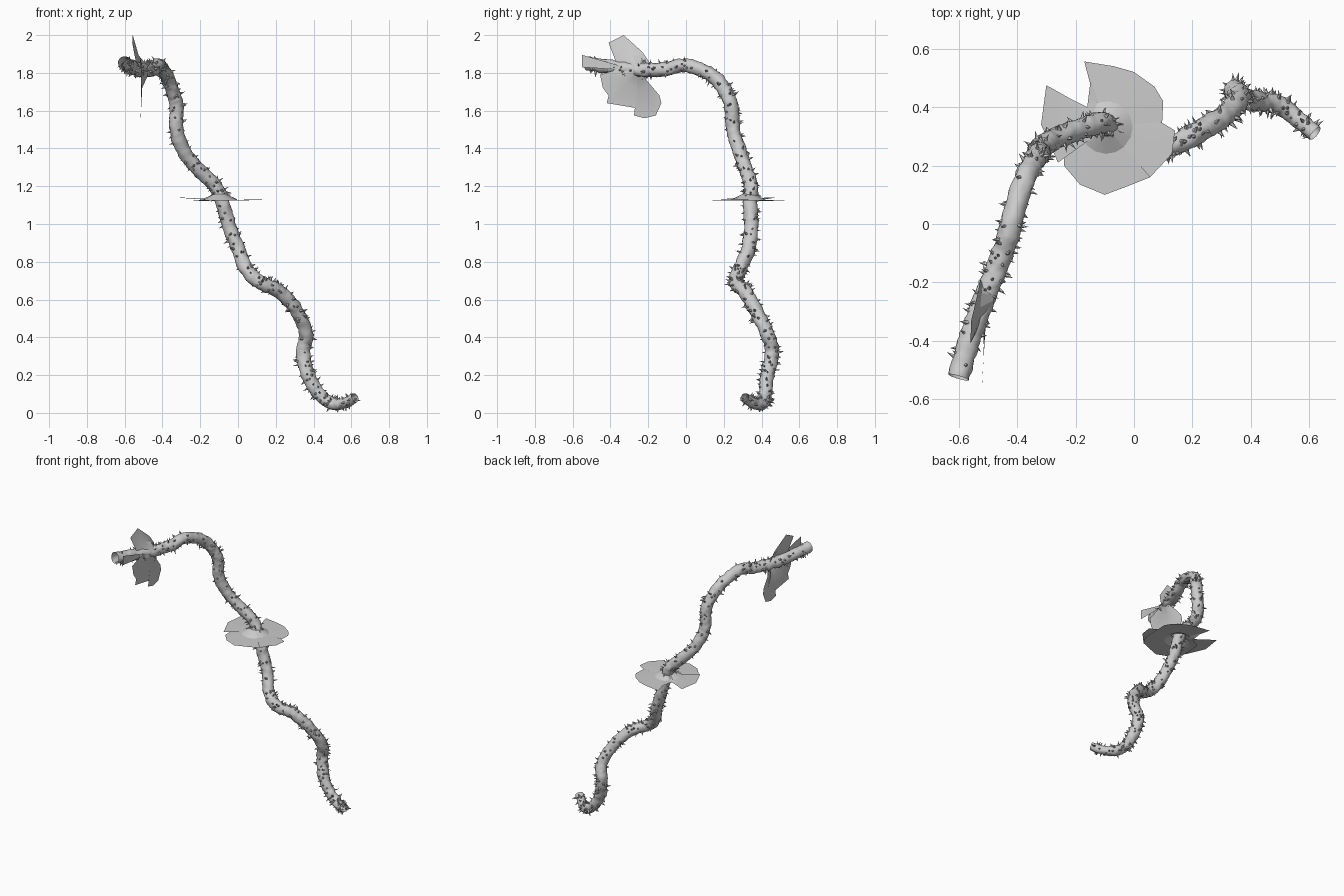
import bpy, bmesh, math, random
from mathutils import Vector, noise

random.seed(4)
if "Cube" in bpy.data.objects:
    bpy.data.objects.remove(bpy.data.objects["Cube"], do_unlink=True)

grey = bpy.data.materials.new("soft grey")
grey.use_nodes = True
grey.diffuse_color = (0.6, 0.6, 0.6, 1)
grey.node_tree.nodes["Principled BSDF"].inputs["Base Color"].default_value = (0.6, 0.6, 0.6, 1)

RADIUS, SIDES, STEPS = 0.037, 18, 10

# Centre line of the vine, from the root end to the tip
PATH = [Vector(p) for p in [
    (.62, .31, .08), (.56, .36, .05), (.5, .405, .05), (.43, .42, .1),
    (.37, .43, .2), (.345, .455, .32), (.36, .43, .42), (.31, .37, .54),
    (.22, .315, .64), (.12, .265, .69), (.045, .285, .76), (0, .33, .87),
    (-.05, .345, 1), (-.085, .34, 1.12), (-.12, .345, 1.2), (-.2, .32, 1.28),
    (-.285, .285, 1.38), (-.325, .25, 1.5), (-.325, .24, 1.62),
    (-.345, .21, 1.7), (-.38, .14, 1.785), (-.42, 0, 1.84),
    (-.45, -.1, 1.82), (-.49, -.2, 1.815), (-.53, -.3, 1.82),
    (-.57, -.42, 1.835), (-.6, -.525, 1.85)]]


def smooth_path(points, steps):
    """Catmull-Rom samples through the points."""
    ends = [2 * points[0] - points[1]] + points + [2 * points[-1] - points[-2]]
    out = []
    for a, b, c, d in zip(ends, ends[1:], ends[2:], ends[3:]):
        for i in range(steps):
            t = i / steps
            out.append((2 * b + (c - a) * t + (2 * a - 5 * b + 4 * c - d) * t ** 2
                        + (3 * b - a - 3 * c + d) * t ** 3) / 2)
    return out + [points[-1]]


def path_frames(line):
    """Centre, tangent and two twist-free side directions per sample."""
    frames, side = [], Vector((0, 1, 0))
    for i, p in enumerate(line):
        tangent = (line[min(i + 1, len(line) - 1)] - line[max(i - 1, 0)]).normalized()
        side = (side - tangent * side.dot(tangent)).normalized()
        frames.append((p, tangent, side, tangent.cross(side)))
    return frames


def make_object(name, bm):
    mesh = bpy.data.meshes.new(name)
    bm.to_mesh(mesh)
    bm.free()
    mesh.materials.append(grey)
    obj = bpy.data.objects.new(name, mesh)
    bpy.context.collection.objects.link(obj)
    return obj


def shade_smooth(obj, degrees):
    bpy.ops.object.select_all(action='DESELECT')
    obj.select_set(True)
    bpy.context.view_layer.objects.active = obj
    bpy.ops.object.shade_smooth_by_angle(angle=math.radians(degrees))


frames = path_frames(smooth_path(PATH, STEPS))


def radius_at(i):
    """Slimmer towards the root end."""
    return RADIUS * min(1, 0.72 + 0.28 * i / (4 * STEPS))


# Lumpy bark tube, open at both ends
bm = bmesh.new()
rings = []
for i, (p, tangent, u, v) in enumerate(frames):
    ring = []
    for k in range(SIDES):
        a = math.tau * k / SIDES
        out = u * math.cos(a) + v * math.sin(a)
        spot = p + out * RADIUS
        lump = 0.13 * noise.noise(spot * 28) + 0.13 * noise.noise(spot * 60)
        ring.append(bm.verts.new(p + out * radius_at(i) * (1 + lump)))
    rings.append(ring)
for r, s in zip(rings, rings[1:]):
    for k in range(SIDES):
        n = (k + 1) % SIDES
        bm.faces.new((r[k], r[n], s[n], s[k]))
shade_smooth(make_object("vine_stem", bm), 60)

# Thorns scattered over the bark, each a small leaning spike
bm = bmesh.new()
for _ in range(420):
    i = random.randrange(2, len(frames) - 2)
    p, tangent, u, v = frames[i]
    a = random.uniform(0, math.tau)
    out = u * math.cos(a) + v * math.sin(a)
    across = tangent.cross(out)
    size = random.uniform(0.006, 0.01)
    foot = p + out * radius_at(i) * 0.85
    lean = tangent * random.uniform(-0.01, 0.01) + across * random.uniform(-0.006, 0.006)
    tip = bm.verts.new(foot + out * random.uniform(0.016, 0.034) + lean)
    base = [bm.verts.new(foot + size * (tangent * math.cos(b) + across * math.sin(b)))
            for b in (math.tau * k / 5 for k in range(5))]
    for k in range(5):
        bm.faces.new((base[k], base[(k + 1) % 5], tip))
bmesh.ops.recalc_face_normals(bm, faces=bm.faces)
make_object("thorns", bm)


def make_leaf(name, hub, axes, rise, petals):
    """Thin ragged sheets fanning from a raised hub; each petal is (tip height, rim)."""
    u, v, n = (Vector(a) for a in axes)
    bm = bmesh.new()
    for tip, rim in petals:
        offsets = [u * (x - hub.dot(u)) + v * (y - hub.dot(v)) for x, y in rim]
        longest = max(o.length for o in offsets)
        rows = []
        for o in offsets:
            inner = min(0.03, o.length * 0.4)
            fold = min(0.09, o.length * 0.7)
            d = o.normalized()
            rows.append([bm.verts.new(hub + d * inner + n * rise),
                         bm.verts.new(hub + d * fold + n * (rise * 0.15 + tip * fold / longest)),
                         bm.verts.new(hub + o + n * tip * o.length / longest)])
        for a, b in zip(rows, rows[1:]):
            for k in range(2):
                bm.faces.new((a[k], a[k + 1], b[k + 1], b[k]))
    shade_smooth(make_object(name, bm), 25)


# Flat collar leaf around the middle of the vine, with two side lobes
disc = [(-.16, .4), (-.15, .48), (-.17, .556), (-.07, .54), (0, .52), (.07, .47),
        (.1, .42), (.096, .34), (.09, .22), (.055, .16), (-.02, .13), (-.1, .1),
        (-.185, .135), (-.24, .2), (-.24, .28), (-.23, .36), (-.16, .4)]
make_leaf("middle_leaf", Vector((-.095, .33, 1.12)),
          ((1, 0, 0), (0, 1, 0), (0, 0, 1)), 0.04, [
              (0.005, disc),
              (0.02, [(-.16, .4), (-.22, .43), (-.3, .475), (-.318, .34), (-.26, .21)]),
              (0.012, [(.09, .35), (.14, .32), (.13, .24), (.055, .16)])])

# Upright leaf near the tip: a drooping blade, a raised petal and a long narrow one
blade = [(-.2, 1.8), (-.22, 1.735), (-.19, 1.67), (-.14, 1.68), (-.13, 1.64),
         (-.16, 1.575), (-.22, 1.56), (-.275, 1.575), (-.27, 1.615), (-.42, 1.64),
         (-.41, 1.68), (-.44, 1.72), (-.455, 1.79), (-.36, 1.82)]
make_leaf("tip_leaf", Vector((-.51, -.25, 1.81)),
          ((0, 1, 0), (0, 0, 1), (1, 0, 0)), 0.03, [
              (-0.005, blade),
              (-0.05, [(-.36, 1.83), (-.41, 1.96), (-.33, 2), (-.23, 1.91), (-.19, 1.85)]),
              (-0.01, [(-.55, 1.83), (-.55, 1.895)])])
